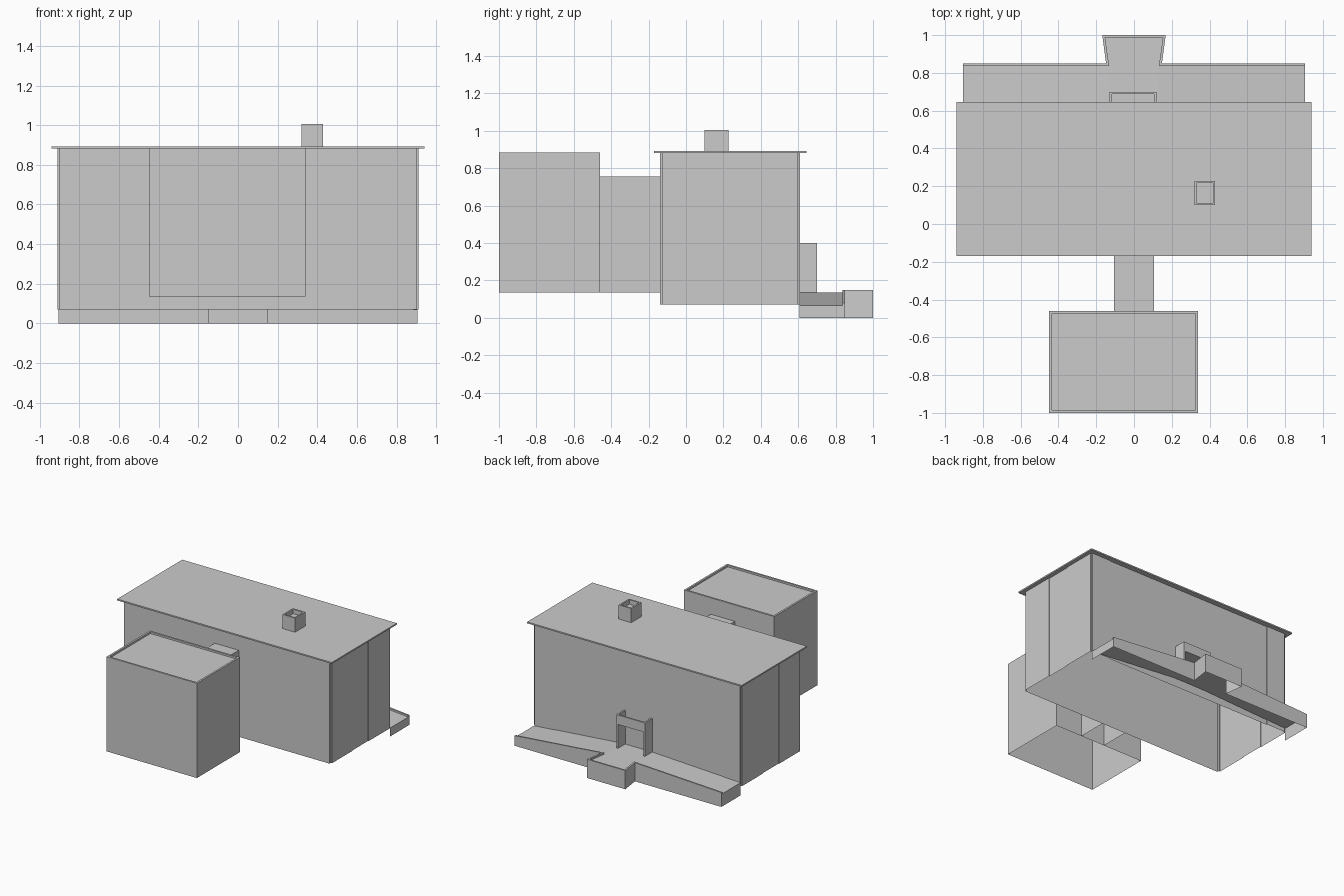
import bpy, bmesh

if "Cube" in bpy.data.objects:
    bpy.data.objects.remove(bpy.data.objects["Cube"])


def finish(name, bm):
    bmesh.ops.remove_doubles(bm, verts=bm.verts, dist=0.0002)
    bmesh.ops.recalc_face_normals(bm, faces=bm.faces)
    mesh = bpy.data.meshes.new(name)
    bm.to_mesh(mesh)
    bm.free()
    obj = bpy.data.objects.new(name, mesh)
    bpy.context.collection.objects.link(obj)
    return obj


def face(bm, pts):
    return bm.faces.new([bm.verts.new(p) for p in pts])


def loft(bm, rails, closed=False):
    # Quads between neighbouring rails of equal length
    for a, b in zip(rails, rails[1:]):
        n = len(a)
        for i in range(n if closed else n - 1):
            j = (i + 1) % n
            face(bm, [a[i], a[j], b[j], b[i]])


def rect(x0, x1, y0, y1, z, d=0):
    return [(x0 + d, y0 + d, z), (x1 - d, y0 + d, z),
            (x1 - d, y1 - d, z), (x0 + d, y1 - d, z)]


def block(name, x0, x1, y0, y1, z0, z1, rim=0, drop=0, bottom=False):
    # Open-bottomed box, optionally with a raised rim round a sunken roof
    bm = bmesh.new()
    rails = [rect(x0, x1, y0, y1, z0), rect(x0, x1, y0, y1, z1)]
    if rim:
        rails += [rect(x0, x1, y0, y1, z1, rim), rect(x0, x1, y0, y1, z1 - drop, rim)]
    loft(bm, rails, True)
    face(bm, rails[-1])
    if bottom:
        face(bm, rails[0])
    return finish(name, bm)


# Main hall walls, with shallow panels on the ends and corner strips at the back
half = [(.90, -.14), (.90, -.125), (.91, -.125), (.91, .135), (.905, .135),
        (.905, .335), (.91, .335), (.91, .60), (.90, .60), (.90, .61),
        (.735, .61), (.735, .605)]
plan = half + [(-x, y) for x, y in reversed(half)]
bm = bmesh.new()
loft(bm, [[(x, y, z) for x, y in plan] for z in (.07, .882)], True)
finish("hall_walls", bm)

# Roof slab and chimney
block("hall_roof", -.94, .94, -.17, .645, .882, .893, bottom=True)
block("chimney", .32, .43, .10, .228, .893, 1.005, rim=.012, drop=.035)

# Front annex and the passage joining it to the hall
block("annex", -.45, .34, -1, -.46, .135, .885, rim=.015, drop=.014)
block("passage", -.105, .105, -.46, -.14, .135, .755)

# Back terrace: sloping walkways, flared landing and a continuous low parapet
outer = [(-.905, .85), (-.148, .85), (-.168, 1), (.168, 1), (.148, .85), (.905, .85)]
inner = [(-.905, .837), (-.132, .837), (-.153, .987), (.153, .987), (.132, .837), (.905, .837)]
floor = [.10, .135, .135, .135, .135, .067]


def rail(path, zs):
    return [(x, y, z) for (x, y), z in zip(path, zs)]


top = [z + .013 for z in floor]
base = rail(outer, [0] * 6)
out_top, in_top, deck = rail(outer, top), rail(inner, top), rail(inner, floor)
bm = bmesh.new()
loft(bm, [base, out_top, in_top, deck])
wall = [(x, .608, z) for x, z in ((-.905, .10), (-.132, .135), (.132, .135), (.905, .067))]
face(bm, [wall[0], wall[1], deck[1], deck[0]])
face(bm, [wall[1], wall[2], deck[4], deck[1]])
face(bm, [deck[1], deck[4], deck[3], deck[2]])
face(bm, [wall[2], wall[3], deck[5], deck[4]])
for i, w in ((0, wall[0]), (5, wall[3])):
    face(bm, [(w[0], w[1], 0), w, deck[i], in_top[i], out_top[i], base[i]])
finish("terrace", bm)

# Entrance porch: side walls, lintel and sunken canopy
for name, x in (("porch_wall_left", -.13), ("porch_wall_right", .107)):
    block(name, x, x + .013, .605, .70, .135, .40, bottom=True)
block("porch_lintel", -.117, .107, .687, .70, .325, .40, bottom=True)
block("porch_canopy", -.117, .107, .605, .687, .325, .345, bottom=True)
